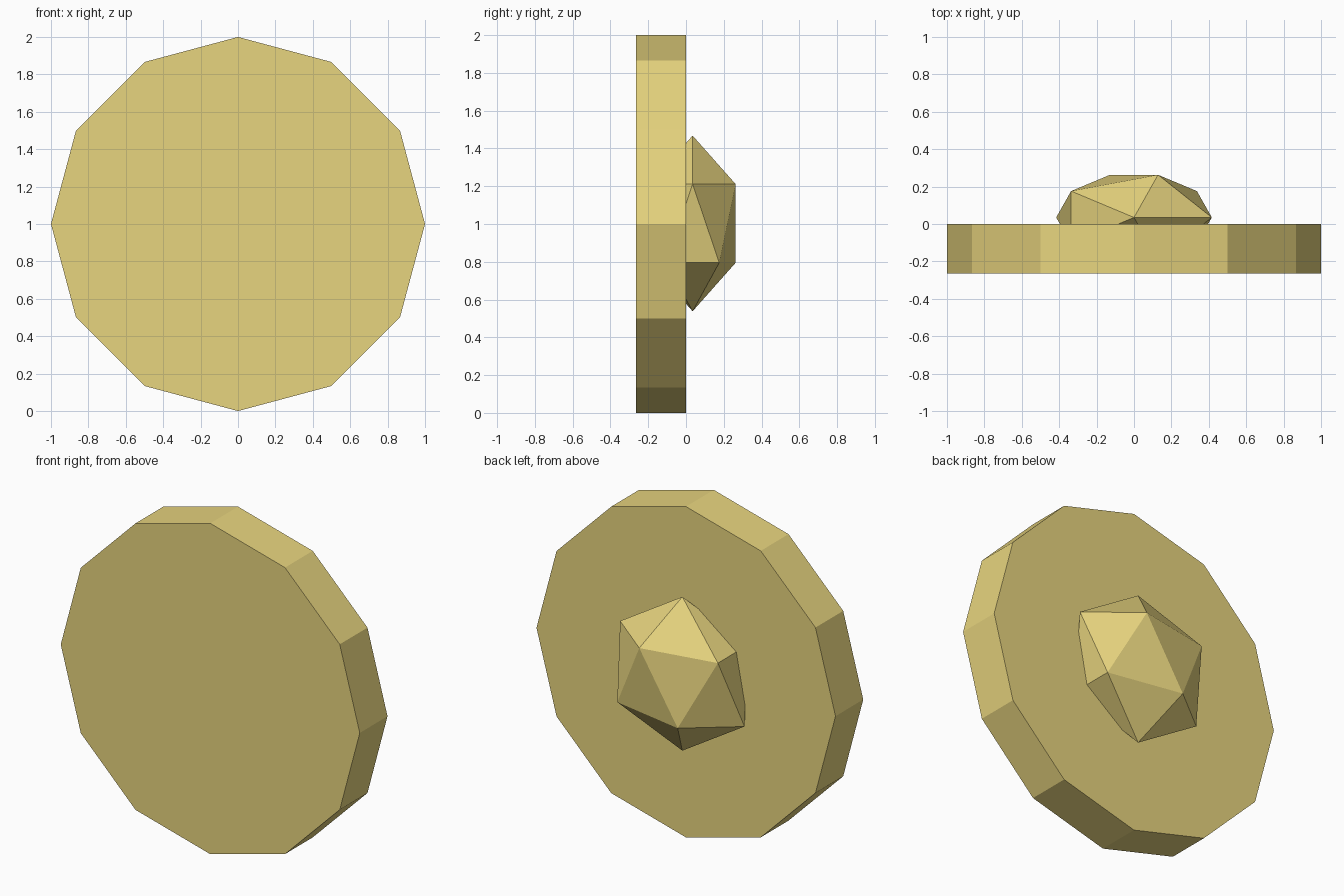
import bpy, math

if "Cube" in bpy.data.objects:
    bpy.data.objects.remove(bpy.data.objects["Cube"])

mat = bpy.data.materials.new("pale_brass")
mat.diffuse_color = (0.80, 0.66, 0.21, 1)
mat.use_nodes = True
mat.node_tree.nodes["Principled BSDF"].inputs["Base Color"].default_value = mat.diffuse_color

THICK = 0.265


def finish(name):
    ob = bpy.context.object
    ob.name = name
    ob.data.materials.append(mat)
    bpy.ops.object.transform_apply(location=False, rotation=True, scale=True)
    bpy.ops.object.shade_flat()
    return ob


# Twelve-sided disc standing upright, its back face on y = 0
bpy.ops.mesh.primitive_cylinder_add(vertices=12, radius=1, depth=THICK,
                                    location=(0, -THICK / 2, 1),
                                    rotation=(math.pi / 2, 0, 0))
finish("disc")

# Flattened icosahedron boss set into the middle of the back face
bpy.ops.mesh.primitive_ico_sphere_add(subdivisions=1, radius=1,
                                      location=(0, 0.035, 1.003))
bpy.context.object.scale = (0.465, 0.268, 0.465)
finish("back_boss")
